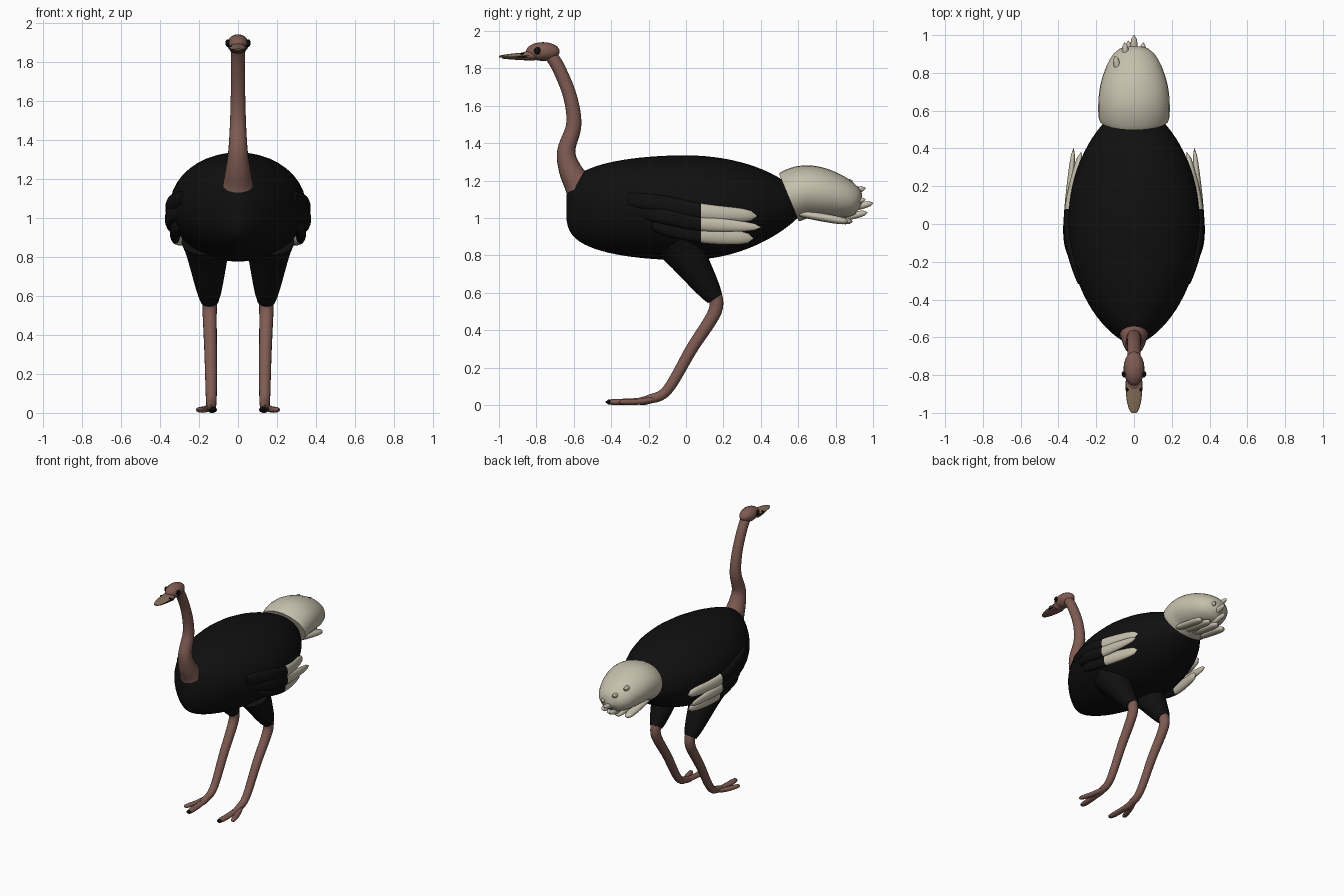
import bpy, bmesh, math
from mathutils import Vector

old = bpy.data.objects.get("Cube")
if old:
    bpy.data.objects.remove(old, do_unlink=True)


def material(name, *rgb):
    mat = bpy.data.materials.new(name)
    mat.use_nodes = True
    mat.diffuse_color = (*rgb, 1)
    mat.node_tree.nodes["Principled BSDF"].inputs["Base Color"].default_value = (*rgb, 1)
    return mat


PLUMAGE = material("black plumage", .005, .005, .005)
CREAM = material("cream plumage", .56, .52, .41)
SKIN = material("pink brown skin", .21, .105, .085)
HORN = material("beak horn", .23, .155, .095)
DARK = material("eye and claw black", .004, .004, .004)


def finish(name, bm, materials, split=None):
    """Make the object; a split cuts it across y and colours the rear part with the second material."""
    if split is not None:
        geometry = bm.verts[:] + bm.edges[:] + bm.faces[:]
        bmesh.ops.bisect_plane(bm, geom=geometry, plane_co=(0, split, 0), plane_no=(0, 1, 0))
    bmesh.ops.recalc_face_normals(bm, faces=bm.faces)
    for face in bm.faces:
        face.smooth = len(face.verts) < 7
        if split is not None:
            face.material_index = int(face.calc_center_median().y > split)
    mesh = bpy.data.meshes.new(name)
    bm.to_mesh(mesh)
    bm.free()
    for mat in materials:
        mesh.materials.append(mat)
    bpy.context.collection.objects.link(bpy.data.objects.new(name, mesh))


def smooth_path(points, steps):
    """Catmull-Rom curve through the points."""
    ends = [points[0]] + points + [points[-1]]
    curve = []
    for a, b, c, d in zip(ends, ends[1:], ends[2:], ends[3:]):
        for step in range(steps):
            t = step / steps
            curve.append(b + t / 2 * (c - a + t * (2 * a - 5 * b + 4 * c - d + t * (3 * (b - c) + d - a))))
    return curve + [points[-1]]


def tube(name, path, radius, materials, side=1, wide=1, split=None, sides=20, steps=6):
    """Sweep an ellipse along a path; radius is a rule from start (0) to end (1)."""
    points = smooth_path([Vector((p[0] * side, p[1], p[2])) for p in path], steps)
    bm = bmesh.new()
    loops = []
    last = len(points) - 1
    for i, point in enumerate(points):
        along = (points[min(i + 1, last)] - points[max(i - 1, 0)]).normalized()
        up = along.cross(Vector((1, 0, 0))).normalized()
        across = up.cross(along) * wide
        r = max(radius(i / last), .002)
        angles = [math.tau * k / sides for k in range(sides)]
        loops.append([bm.verts.new(point + r * (up * math.cos(a) + across * math.sin(a))) for a in angles])
    for first, second in zip(loops, loops[1:]):
        for k in range(sides):
            n = (k + 1) % sides
            bm.faces.new((first[k], first[n], second[n], second[k]))
    bm.faces.new(loops[0])
    bm.faces.new(loops[-1])
    finish(name, bm, materials, split)


def ball(name, centre, reshape, mat, segments=20):
    """Sphere with its poles along y, every point passed through a reshaping rule."""
    bm = bmesh.new()
    bmesh.ops.create_uvsphere(bm, u_segments=segments, v_segments=segments, radius=1)
    for v in bm.verts:
        v.co = Vector(centre) + Vector(reshape(v.co.x, v.co.z, v.co.y))
    finish(name, bm, [mat])


def ellipsoid(*size):
    return lambda *unit: [a * b for a, b in zip(unit, size)]


def taper(start, end, power=1):
    return lambda t: start + (end - start) * t ** power


def rounded(size, peak=.5, power=4):
    """Radius rule that is full at the peak and closes at the far end."""
    reach = max(peak, 1 - peak)
    return lambda t: size * max(0, 1 - abs((t - peak) / reach) ** power) ** .5


# Body: blunt chest, flat belly, tapering rump
def body_shape(x, y, z):
    fullness = max(1 - y * y, .001)
    if y < 0:
        sharp = -.22
    else:
        sharp = .1 if z > 0 else .3
    return .35 * x * fullness ** .15, .64 * y, .28 * z * fullness ** sharp


ball("body", (0, 0, 1.055), body_shape, PLUMAGE, segments=40)

# Tail plume with loose feather tips
tube("tail", [(0, .55, 1.11), (0, .64, 1.14), (0, .78, 1.12), (0, .94, 1.07)],
     lambda t: .75 * rounded(.19, .25, 2.5)(t), [CREAM], wide=1.33, sides=28)
for x, tip_y, tip_z in [(0, 1, 1.08), (-.05, .96, 1.16), (-.1, .89, 1.2), (.05, .96, 1.1), (-.03, .97, 1.03)]:
    tube("tail_tip_feather", [(x * .7, tip_y - .14, tip_z - .03), (x, tip_y, tip_z)],
         rounded(.02, .4, 2), [CREAM], sides=12)
for x in (-.1, -.03, .04, .1):
    tube("tail_under_feather", [(x, .58, 1.03), (x, .75, 1), (x, .9 - abs(x) / 3, .98)],
         rounded(.022, .5, 3), [CREAM], wide=1.5, sides=12)

# Neck
tube("neck", [(0, -.57, 1.17), (0, -.62, 1.26), (0, -.64, 1.36), (0, -.6, 1.5),
              (0, -.62, 1.65), (0, -.68, 1.8), (0, -.73, 1.88)],
     lambda t: .035 + .045 * (1 - t) ** 3, [SKIN])

# Head and beak
ball("head", (0, -.765, 1.89), ellipsoid(.055, .09, .05), SKIN)
ball("face", (0, -.83, 1.868), ellipsoid(.043, .055, .027), SKIN)
ball("mouth_line", (0, -.87, 1.861), ellipsoid(.044, .05, .004), DARK)
tube("upper_beak", [(0, -.83, 1.875), (0, -.92, 1.868), (0, -1, 1.863)],
     taper(.013, .004, 3), [HORN], wide=3.4)
tube("lower_beak", [(0, -.83, 1.852), (0, -.985, 1.856)], taper(.01, .003, 2), [SKIN], wide=4)

for side, label in ((1, "left"), (-1, "right")):
    ball(label + "_eye", (.051 * side, -.795, 1.895), ellipsoid(.014, .017, .02), DARK)
    ball(label + "_nostril", (.037 * side, -.876, 1.877), ellipsoid(.009, .01, .006), DARK)

    # Wing: three stacked feathers, cream behind the cut
    for row, (part, bulge, tip_x, tip_y) in enumerate([
            ("upper", .34, .28, .38), ("middle", .345, .32, .4), ("lower", .32, .27, .36)]):
        drop = .06 * row
        tube(f"{label}_{part}_wing_feather",
             [(.28 + .01 * row, -.31 + .07 * row, 1.1 - drop), (bulge, -.1, 1.07 - drop),
              (bulge, .1, 1.03 - drop), (tip_x, tip_y, 1.01 - drop)],
             rounded(.046, .45 - .1 * (row == 1), 4 - 2 * (row == 1)), [PLUMAGE, CREAM],
             side, wide=.55, split=.08, sides=16)

    # Leg: feathered thigh, then the bare shin bending at the ankle
    tube(label + "_thigh", [(.16, -.05, .88), (.145, .155, .57)], taper(.13, .045), [PLUMAGE], side)
    tube(label + "_shin", [(.145, .15, .6), (.145, .155, .5), (.14, .03, .3),
                           (.137, -.1, .08), (.137, -.2, .03), (.137, -.25, .02)],
         taper(.04, .02), [SKIN], side, sides=16)

    # Toes: a long clawed one and a short outer one
    tube(label + "_main_toe", [(.137, -.18, .03), (.134, -.3, .018), (.128, -.43, .016)],
         rounded(.017, .4, 5), [DARK, SKIN], side, wide=1.4, split=-.405, sides=14)
    tube(label + "_outer_toe", [(.145, -.18, .03), (.17, -.25, .018), (.205, -.36, .016)],
         rounded(.016, .4, 5), [SKIN], side, wide=1.3, sides=14)
